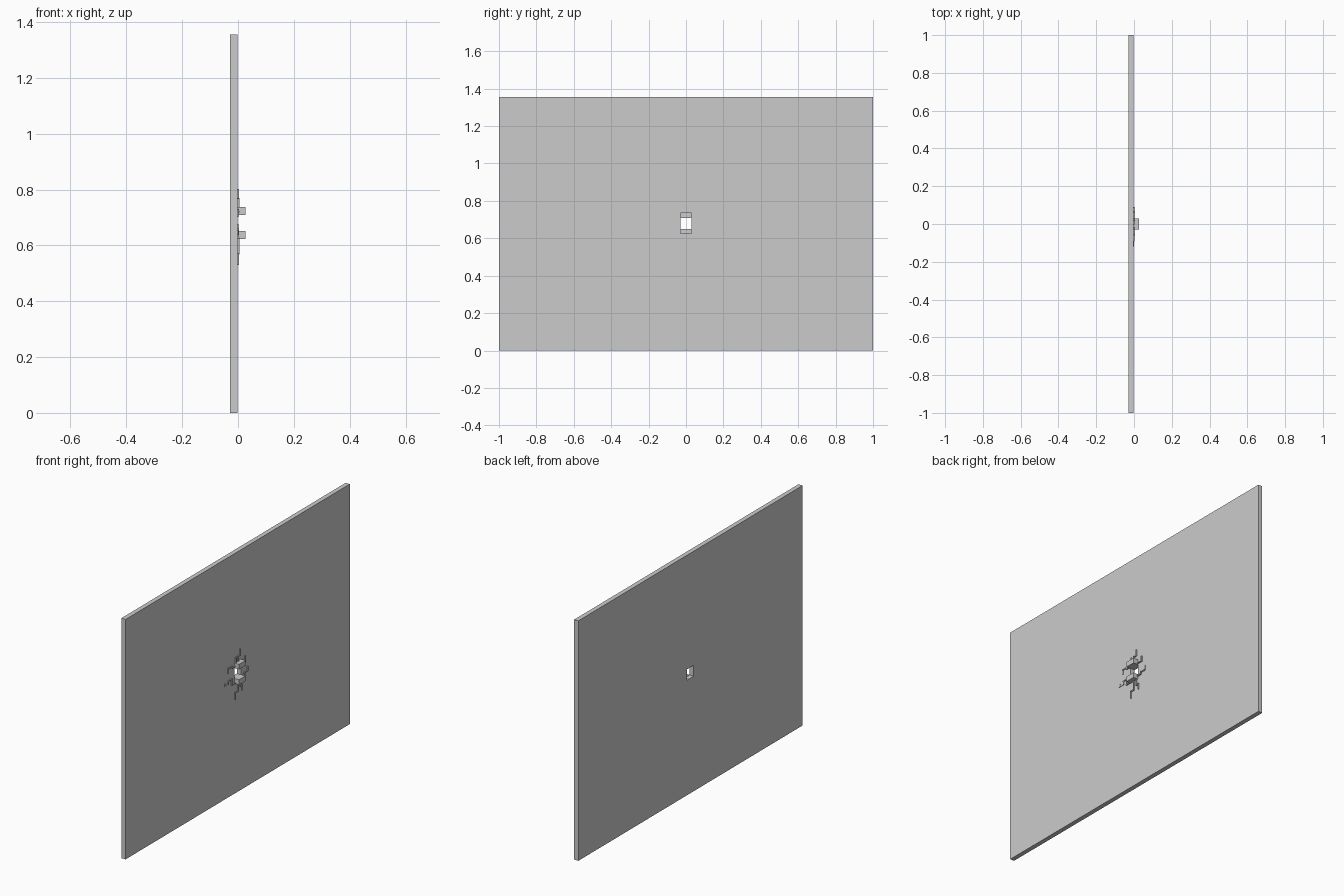
import bpy, bmesh

if "Cube" in bpy.data.objects:
    bpy.data.objects.remove(bpy.data.objects["Cube"])

XB, XF = -0.028, -0.002          # back and front of the panel


def finish(bm, name):
    bmesh.ops.recalc_face_normals(bm, faces=bm.faces)
    me = bpy.data.meshes.new(name)
    bm.to_mesh(me)
    bm.free()
    ob = bpy.data.objects.new(name, me)
    bpy.context.collection.objects.link(ob)
    return ob


def add_box(bm, x0, x1, y0, y1, z0, z1):
    v = bmesh.ops.create_cube(bm, size=1)["verts"]
    for p in v:
        p.co = ((x0 + x1) / 2 + p.co.x * (x1 - x0),
                (y0 + y1) / 2 + p.co.y * (y1 - y0),
                (z0 + z1) / 2 + p.co.z * (z1 - z0))


# Panel with a small rectangular opening through it
bm = bmesh.new()
ys, zs = [-1, -0.029, 0.029, 1], [0, 0.649, 0.711, 1.355]
grid = [[bm.verts.new((XB, y, z)) for z in zs] for y in ys]
for i in range(3):
    for j in range(3):
        if (i, j) != (1, 1):
            bm.faces.new((grid[i][j], grid[i + 1][j], grid[i + 1][j + 1], grid[i][j + 1]))
ext = bmesh.ops.extrude_face_region(bm, geom=bm.faces[:])["geom"]
moved = [g for g in ext if isinstance(g, bmesh.types.BMVert)]
bmesh.ops.translate(bm, verts=moved, vec=(XF - XB, 0, 0))
finish(bm, "wall_panel")

# Blocks above and below the opening
for name, z0, z1 in (("upper_block", 0.709, 0.738), ("lower_block", 0.622, 0.651)):
    bm = bmesh.new()
    add_box(bm, XF, 0.027, -0.029, 0.029, z0, z1)
    finish(bm, name)

# Stepped raised strips spreading out from the opening: (y, z) paths,
# becoming shallower towards their ends
paths = {
    "left_lower_strip": [(-0.03, 0.626), (-0.058, 0.626), (-0.058, 0.658),
                         (-0.085, 0.658), (-0.085, 0.64), (-0.115, 0.64), (-0.115, 0.652)],
    "left_upper_strip": [(-0.03, 0.72), (-0.055, 0.72), (-0.055, 0.728), (-0.09, 0.728), (-0.09, 0.705)],
    "right_lower_strip": [(0.03, 0.64), (0.055, 0.64), (0.055, 0.652), (0.088, 0.652), (0.088, 0.674)],
    "right_upper_strip": [(0.03, 0.715), (0.062, 0.715), (0.062, 0.742)],
    "top_strip": [(0.0, 0.738), (0.0, 0.766), (0.02, 0.766), (0.02, 0.798)],
    "top_left_strip": [(-0.02, 0.738), (-0.02, 0.765)],
    "bottom_strip": [(0.0, 0.622), (0.0, 0.57), (-0.024, 0.57), (-0.024, 0.533)],
    "bottom_right_strip": [(0.02, 0.622), (0.02, 0.59), (0.035, 0.59), (0.035, 0.562)],
}
W = 0.003
for name, pts in paths.items():
    bm = bmesh.new()
    for k, (a, b) in enumerate(zip(pts, pts[1:])):
        top = XF + max(0.007 - 0.001 * k, 0.003)
        add_box(bm, XF - 0.001, top,
                min(a[0], b[0]) - W, max(a[0], b[0]) + W,
                min(a[1], b[1]) - W, max(a[1], b[1]) + W)
    finish(bm, name)
